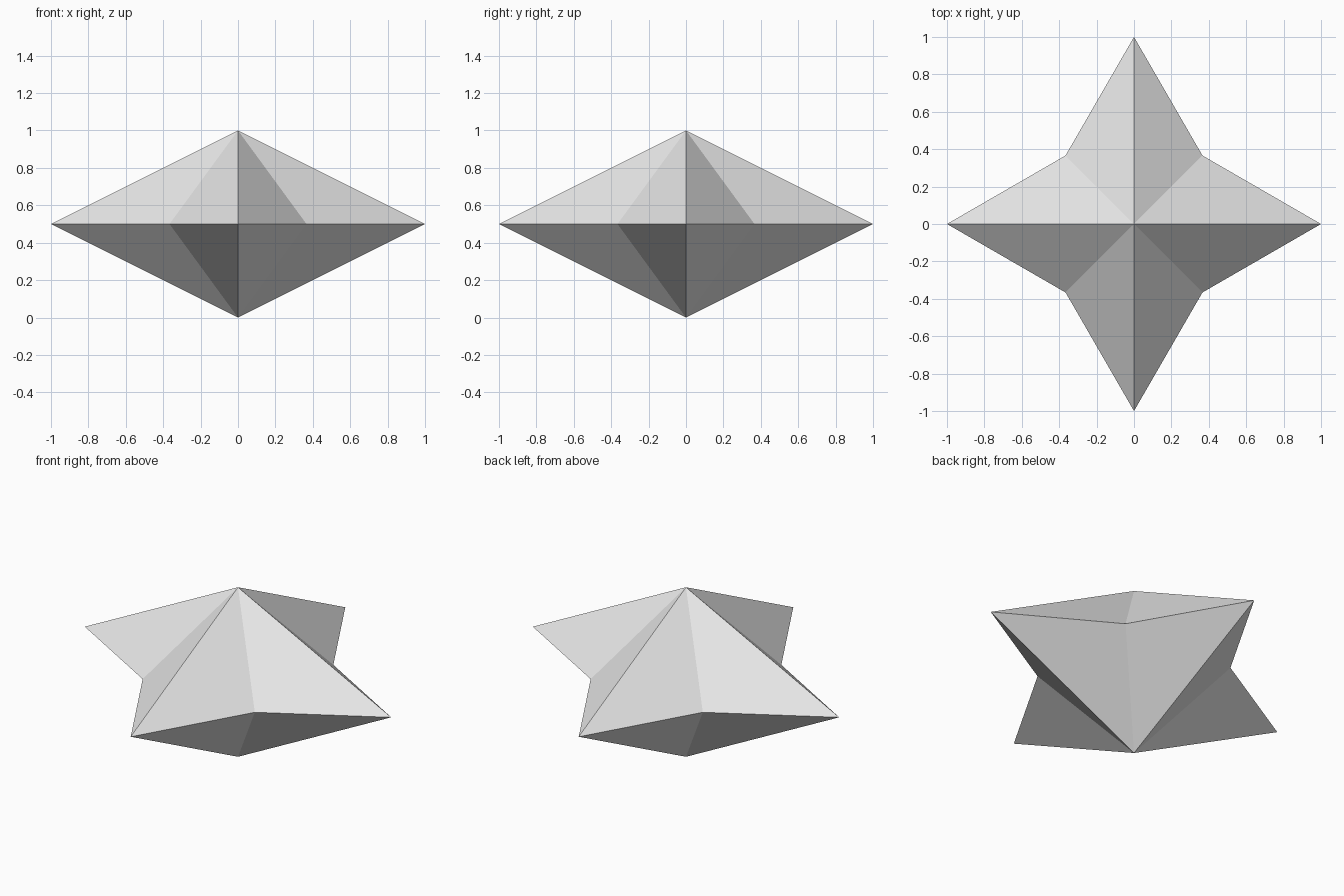
import bpy
import bmesh
from math import cos, sin, pi, sqrt

cube = bpy.data.objects.get("Cube")
if cube:
    bpy.data.objects.remove(cube, do_unlink=True)

POINTS = 4
TIP_RADIUS = 1.0
NOTCH_RADIUS = (sqrt(3) - 1) / sqrt(2)
HALF_HEIGHT = 0.5

# Plain grey surface
grey = bpy.data.materials.new("light_grey")
grey.use_nodes = True
colour = (0.8, 0.8, 0.8, 1)
grey.diffuse_color = colour
grey.node_tree.nodes["Principled BSDF"].inputs["Base Color"].default_value = colour

bm = bmesh.new()

# Star outline at mid height, alternating tips and notches
outline = []
for i in range(POINTS * 2):
    radius = NOTCH_RADIUS if i % 2 else TIP_RADIUS
    angle = pi * i / POINTS
    outline.append(bm.verts.new((radius * cos(angle), radius * sin(angle), HALF_HEIGHT)))

# Top and bottom apexes, joined to the outline by flat facets
top = bm.verts.new((0, 0, HALF_HEIGHT * 2))
bottom = bm.verts.new((0, 0, 0))
for i, a in enumerate(outline):
    b = outline[(i + 1) % len(outline)]
    bm.faces.new((a, b, top))
    bm.faces.new((b, a, bottom))

mesh = bpy.data.meshes.new("star_body")
bm.to_mesh(mesh)
bm.free()
mesh.materials.append(grey)
star = bpy.data.objects.new("star_body", mesh)
bpy.context.collection.objects.link(star)
